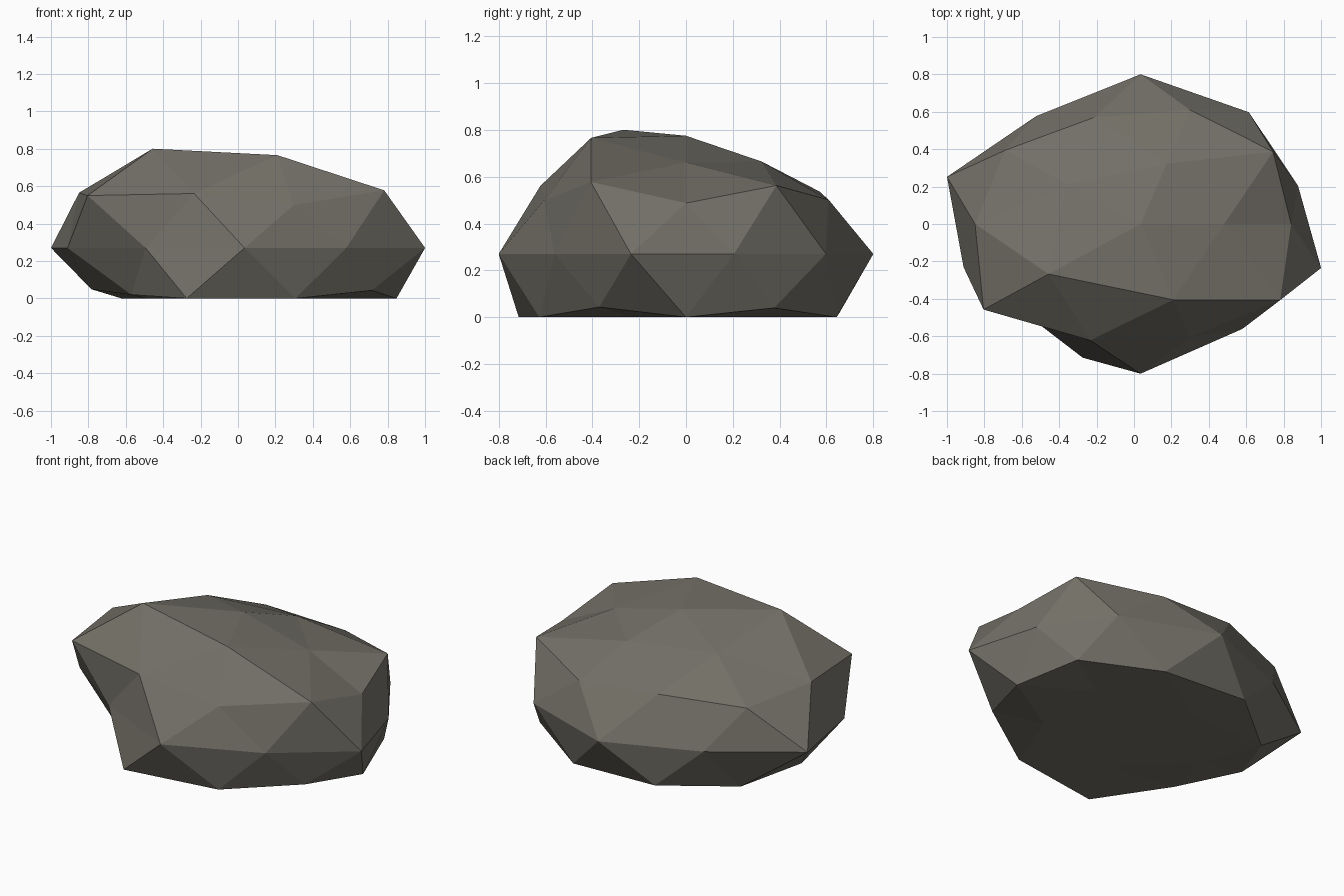
import bpy
import bmesh
from math import atan2, degrees

cube = bpy.data.objects.get("Cube")
if cube:
    bpy.data.objects.remove(cube, do_unlink=True)

# Overall squash of the boulder and the height of its widest belt
WIDTH, DEPTH, HEIGHT = 1.0, 0.75, 0.54
CENTRE_X, BELT_Z = 0.035, 0.27

# Bulge of each ring of corners, top to bottom, counted round from +x
RINGS = [
    [0.935],
    [0.85, 0.86, 0.92, 1.155, 1.08],
    [1.03, 0.94, 1.04, 1.025, 1.085],
    [0.9, 0.956, 1.0, 1.16, 0.95],
    [0.885, 0.985, 1.067, 0.95, 1.088, 0.995, 0.9, 1.067, 0.925, 1.015],
    [0.955, 1.03, 0.915, 1.12, 0.94],
    [0.955, 1.06, 0.955, 0.88, 1.035],
    [1.0] * 5,
    [1.0],
]


def angle(v):
    return (degrees(atan2(v.co.y, v.co.x)) + 1) % 360


# Stone: a faceted ball, bulged corner by corner and cut flat underneath
bm = bmesh.new()
bmesh.ops.create_icosphere(bm, subdivisions=2, radius=1)
levels = {}
for v in bm.verts:
    levels.setdefault(round(v.co.z, 2), []).append(v)

for level, bulges in zip(sorted(levels, reverse=True), RINGS):
    for v, s in zip(sorted(levels[level], key=angle), bulges):
        x, y, z = v.co * s
        v.co = (CENTRE_X + x * WIDTH, y * DEPTH, max(0, BELT_Z + z * HEIGHT))

bmesh.ops.recalc_face_normals(bm, faces=bm.faces)
for f in bm.faces:
    f.smooth = False
mesh = bpy.data.meshes.new("boulder")
bm.to_mesh(mesh)
bm.free()

# Stone colour
stone = bpy.data.materials.new("grey_stone")
stone.use_nodes = True
colour = (0.17, 0.16, 0.135, 1)
stone.diffuse_color = colour
bsdf = stone.node_tree.nodes["Principled BSDF"]
bsdf.inputs["Base Color"].default_value = colour
bsdf.inputs["Roughness"].default_value = 0.9
mesh.materials.append(stone)

boulder = bpy.data.objects.new("boulder", mesh)
bpy.context.collection.objects.link(boulder)
